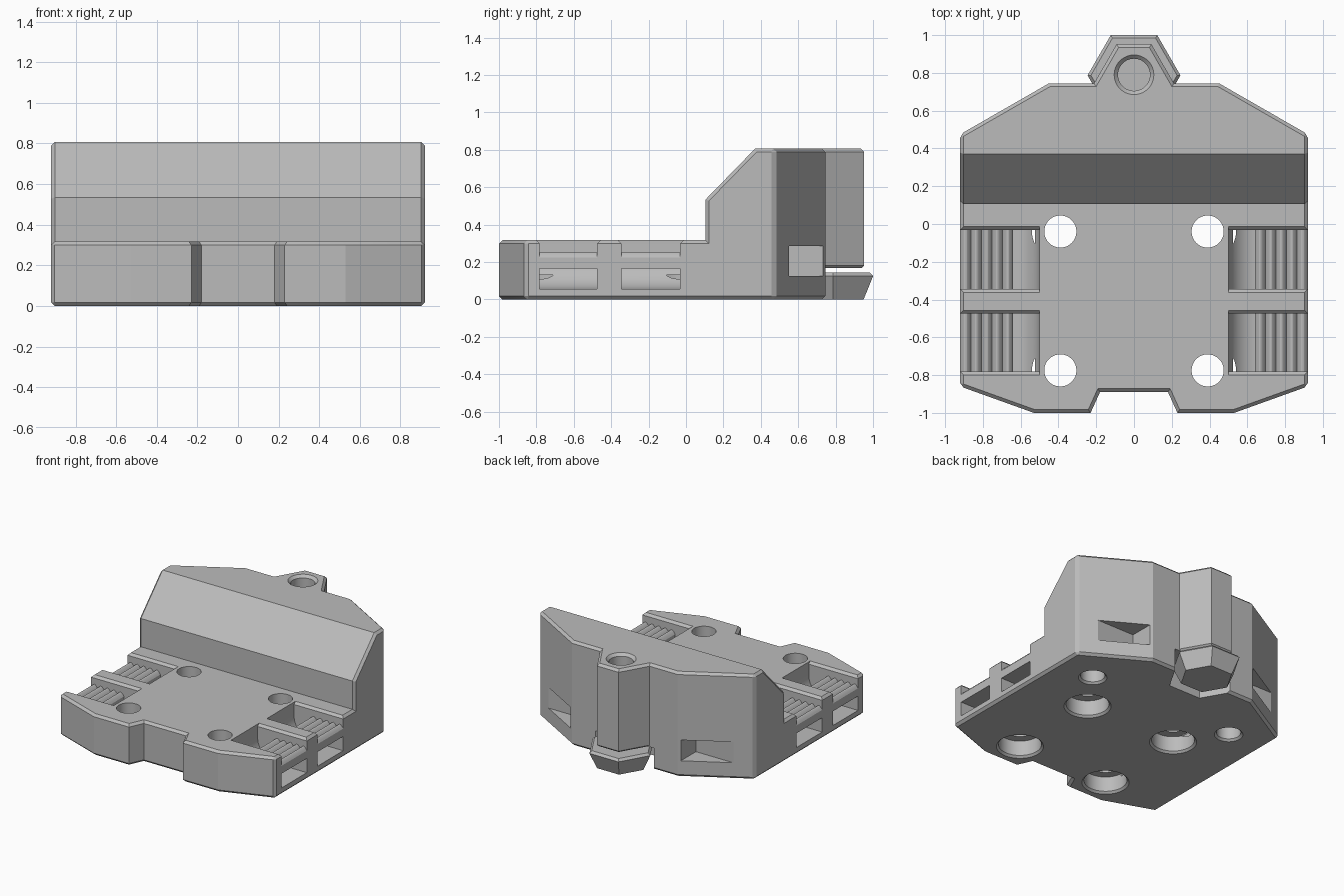
import bpy, bmesh, math
from mathutils import Vector

if "Cube" in bpy.data.objects:
    bpy.data.objects.remove(bpy.data.objects["Cube"])

grey = bpy.data.materials.new("plain grey")
grey.use_nodes = True
COLOUR = (0.5, 0.5, 0.5, 1)
grey.diffuse_color = COLOUR
grey.node_tree.nodes["Principled BSDF"].inputs["Base Color"].default_value = COLOUR


def finish(bm, name):
    bmesh.ops.recalc_face_normals(bm, faces=bm.faces)
    mesh = bpy.data.meshes.new(name)
    bm.to_mesh(mesh)
    bm.free()
    mesh.materials.append(grey)
    ob = bpy.data.objects.new(name, mesh)
    bpy.context.collection.objects.link(ob)
    return ob


def prism(name, pts, lo, hi, axis="z"):
    """Extrude a flat profile along one axis."""
    place = {"z": lambda a, b, c: (a, b, c),
             "y": lambda a, b, c: (a, c, b),
             "x": lambda a, b, c: (c, a, b)}[axis]
    bm = bmesh.new()
    face = bm.faces.new([bm.verts.new(place(a, b, lo)) for a, b in pts])
    new = bmesh.ops.extrude_face_region(bm, geom=[face])["geom"]
    bmesh.ops.translate(bm, vec=Vector(place(0, 0, hi - lo)),
                        verts=[v for v in new if isinstance(v, bmesh.types.BMVert)])
    return finish(bm, name)


def stack(name, rings, x, y, sides):
    """Closed solid from (radius, z) rings with a regular outline."""
    bm = bmesh.new()
    loops = [[bm.verts.new((x + r * math.cos(math.tau * i / sides),
                            y + r * math.sin(math.tau * i / sides), z))
              for i in range(sides)] for r, z in rings]
    for a, b in zip(loops, loops[1:]):
        for i in range(sides):
            j = (i + 1) % sides
            bm.faces.new((a[i], a[j], b[j], b[i]))
    bm.faces.new(loops[0])
    bm.faces.new(loops[-1])
    return finish(bm, name)


def combine(ob, tool, operation="DIFFERENCE"):
    mod = ob.modifiers.new("combine", "BOOLEAN")
    mod.operation, mod.solver, mod.object = operation, "EXACT", tool
    graph = bpy.context.evaluated_depsgraph_get()
    result = bpy.data.meshes.new_from_object(ob.evaluated_get(graph))
    ob.modifiers.clear()
    ob.data = result
    bpy.data.objects.remove(tool)


def chamfer(ob, width, rule):
    bm = bmesh.new()
    bm.from_mesh(ob.data)
    bmesh.ops.dissolve_limit(bm, angle_limit=0.01, verts=bm.verts, edges=bm.edges)
    edges = [e for e in bm.edges if len(e.link_faces) == 2 and e.is_convex
             and e.calc_face_angle(0) > 0.25
             and rule((e.verts[0].co + e.verts[1].co) / 2, e.verts[0].co - e.verts[1].co)]
    bmesh.ops.bevel(bm, geom=edges, offset=width, segments=1, affect="EDGES")
    bm.to_mesh(ob.data)
    bm.free()


def mirrored(half):
    return half + [(-x, y) for x, y in reversed(half)]


# Body: plan outline trimmed to the stepped side profile
body = prism("body", mirrored([(0.18, -0.89), (0.23, -1), (0.53, -1), (0.92, -0.86),
                               (0.92, 0.475), (0.45, 0.745)]), 0, 0.81)
combine(body, prism("side_trim", [(-1.2, -0.1), (1.2, -0.1), (1.2, 0.807), (0.37, 0.807),
                                  (0.105, 0.535), (0.105, 0.317), (-1.2, 0.317)],
                    -1.2, 1.2, "x"), "INTERSECT")


def outer_edges(mid, along):
    if abs(along.x) < 1e-4 and abs(along.y) < 1e-4:
        return abs(mid.x) > 0.9
    return not (0.05 < mid.y < 0.4 and abs(mid.x) < 0.9)


chamfer(body, 0.018, outer_edges)

# Rear tower merged into the back wall
tower = prism("tower", mirrored([(0.295, 0.6), (0.092, 0.952)]), 0.163, 0.807)
chamfer(tower, 0.018, lambda mid, along: abs(along.z) < 0.01)
combine(body, tower, "UNION")

# Tower bore and the hexagonal recess beneath it
combine(body, stack("recess", [(0.272, -0.1), (0.272, 0.168)], 0, 0.785, 6))
combine(body, stack("bore", [(0.085, 0.1), (0.085, 0.787), (0.115, 0.817)], 0, 0.79, 48))

for s in (1, -1):
    # Counterbored mounting holes through the deck
    for y in (-0.04, -0.775):
        combine(body, stack("mount_hole", [(0.18, -0.015), (0.15, 0.015), (0.15, 0.13),
                                           (0.085, 0.13), (0.085, 0.5)], s * 0.39, y, 48))
    # Blind hole in the underside
    combine(body, stack("blind_hole", [(0.115, -0.015), (0.085, 0.015), (0.085, 0.25)],
                        s * 0.62, 0.29, 48))
    # Pocket in the slanted rear wall
    combine(body, prism("pocket", [(s * 0.47, 0.55), (s * 1.1, 0.55),
                                   (s * 1.1, 1.1), (s * 0.47, 1.1)], 0.125, 0.285))
    # Strap channels: side window curving up to the deck, under a ribbed pad
    quarter = [math.pi / 2 * i / 12 for i in range(13)]
    path = [(1.1, 0.055)]
    path += [(0.66 - 0.16 * math.sin(t), 0.215 - 0.16 * math.cos(t)) for t in quarter]
    path += [(0.5, 0.5), (1.1, 0.5), (1.1, 0.23)]
    path += [(0.92 - 0.056 * i / 8, 0.225 + 0.027 * abs(math.sin(math.pi * i / 8)))
             for i in range(41)]
    path += [(0.64 + 0.04 * (1 - math.cos(t)), 0.205 - 0.04 * math.sin(t)) for t in quarter]
    path += [(1.1, 0.165)]
    for lo, hi in ((-0.782, -0.475), (-0.345, -0.032)):
        combine(body, prism("strap_channel", [(s * x, z) for x, z in path], lo, hi, "y"))
        x0, x1 = sorted((s * 0.5, s * 1.1))
        combine(body, prism("channel_chamfer", [(lo, 0.299), (hi, 0.299), (hi + 0.03, 0.329),
                                                (lo - 0.03, 0.329)], x0, x1, "x"))

# Loose hexagonal plug below the tower
plug = stack("plug", [(0.188, 0), (0.246, 0.125), (0.228, 0.143)], 0, 0.787, 6)

for ob in (body, plug):
    bpy.ops.object.select_all(action="DESELECT")
    ob.select_set(True)
    bpy.context.view_layer.objects.active = ob
    bpy.ops.object.shade_smooth_by_angle(angle=math.radians(18))
